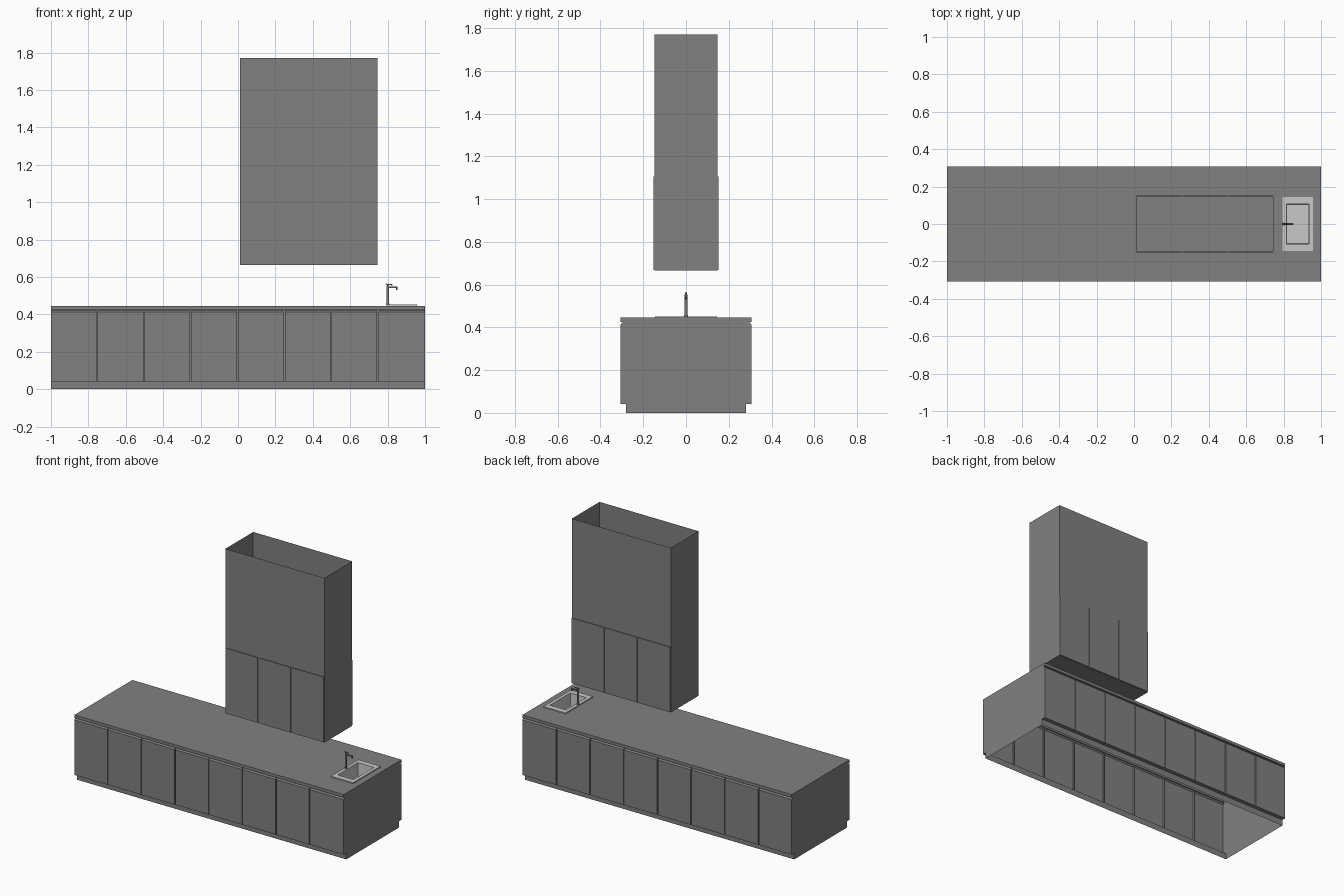
import bpy, bmesh, math
from mathutils import Vector

if "Cube" in bpy.data.objects:
    bpy.data.objects.remove(bpy.data.objects["Cube"])


def material(name, v):
    m = bpy.data.materials.new(name)
    m.diffuse_color = (v, v, v, 1)
    m.use_nodes = True
    m.node_tree.nodes["Principled BSDF"].inputs["Base Color"].default_value = m.diffuse_color
    return m


GREY = material("cabinet grey", 0.22)
STEEL = material("brushed steel", 0.58)
CHROME = material("faucet grey", 0.22)


def finish(name, bm, mat, recalc=True):
    if recalc:
        bmesh.ops.recalc_face_normals(bm, faces=bm.faces)
    me = bpy.data.meshes.new(name)
    bm.to_mesh(me)
    bm.free()
    me.materials.append(mat)
    ob = bpy.data.objects.new(name, me)
    bpy.context.collection.objects.link(ob)
    return ob


def loft_rects(name, rects, mat, cap_first=False, cap_last=False):
    """Skin through rectangles given as (x0, x1, y0, y1, z)."""
    bm = bmesh.new()
    loops = [[bm.verts.new(p) for p in ((a, c, z), (b, c, z), (b, d, z), (a, d, z))]
             for a, b, c, d, z in rects]
    for lo, hi in zip(loops, loops[1:]):
        for i in range(4):
            j = (i + 1) % 4
            bm.faces.new((lo[i], lo[j], hi[j], hi[i]))
    if cap_first:
        bm.faces.new(loops[0][::-1])
    if cap_last:
        bm.faces.new(loops[-1])
    return finish(name, bm, mat, False)


def door_wall(name, side):
    """Row of eight doors over a recessed plinth, with narrow grooves between doors."""
    bm = bmesh.new()

    def section(x, inset):
        y = 0.307 - inset
        pts = ((0.28, 0), (0.28, 0.042), (y, 0.042), (y, 0.412),
               (y - 0.008 + inset * 0.5, 0.421), (0.295, 0.421), (0.295, 0.425))
        return [bm.verts.new((x, side * py, z)) for py, z in pts]

    stations = [section(-1, 0)]
    for i in range(1, 8):
        s = -1.003 + 0.25 * i
        stations += [section(s - 0.003, 0), section(s - 0.003, 0.012),
                     section(s + 0.003, 0.012), section(s + 0.003, 0)]
    stations.append(section(1, 0))
    for a, b in zip(stations, stations[1:]):
        for k in range(len(a) - 1):
            if any((a[n].co - b[n].co).length > 1e-6 for n in (k, k + 1)):
                f = (a[k], b[k], b[k + 1], a[k + 1])
                bm.faces.new(f if side < 0 else f[::-1])
    bmesh.ops.remove_doubles(bm, verts=bm.verts, dist=1e-5)
    return finish(name, bm, GREY, False)


# Island: door walls front and back, end panels, counter with sink opening
door_wall("front_doors", -1)
door_wall("back_doors", 1)
half = [(0.28, 0), (0.28, 0.042), (0.307, 0.042), (0.307, 0.412),
        (0.299, 0.421), (0.295, 0.425)]
outline = half + [(-y, z) for y, z in reversed(half)]
for name, x in (("left_end_panel", -1), ("right_end_panel", 1)):
    bm = bmesh.new()
    pts = [bm.verts.new((x, y, z)) for y, z in outline]
    bm.faces.new(pts if x > 0 else pts[::-1])
    finish(name, bm, GREY, False)
hole = (0.815, 0.935, -0.108, 0.108)
loft_rects("countertop", [(-1, 1, -0.295, 0.295, 0.425), (-1, 1, -0.307, 0.307, 0.425),
                          (-1, 1, -0.307, 0.307, 0.445), (*hole, 0.445)], GREY)

# Sink: raised rim and basin
loft_rects("sink", [(0.793, 0.957, -0.145, 0.145, 0.445), (0.793, 0.957, -0.145, 0.145, 0.452),
                    (*hole, 0.452), (0.818, 0.932, -0.105, 0.105, 0.365)],
           STEEL, cap_last=True)


# Faucet: base, column, spout with outlet, lever
def rod(name, p, q, r):
    p, q = Vector(p), Vector(q)
    bm = bmesh.new()
    bmesh.ops.create_cone(bm, cap_ends=True, segments=16, radius1=r, radius2=r,
                          depth=(q - p).length)
    rot = (q - p).to_track_quat('Z', 'Y').to_matrix().to_4x4()
    bm.transform(rot)
    bmesh.ops.translate(bm, verts=bm.verts, vec=(p + q) / 2)
    for f in bm.faces:
        f.smooth = len(f.verts) == 4
    for e in bm.edges:
        e.smooth = e.calc_face_angle(0) < math.radians(40)
    return finish(name, bm, CHROME)


rod("faucet_base", (0.801, 0, 0.452), (0.801, 0, 0.459), 0.009)
rod("faucet_column", (0.801, 0, 0.457), (0.801, 0, 0.553), 0.0065)
rod("faucet_spout", (0.801, 0, 0.545), (0.851, 0, 0.545), 0.005)
rod("faucet_outlet", (0.848, 0, 0.55), (0.848, 0, 0.53), 0.004)
rod("faucet_lever_hub", (0.801, 0, 0.553), (0.801, 0, 0.56), 0.0045)
rod("faucet_lever", (0.792, 0, 0.562), (0.826, 0, 0.558), 0.003)

# Upper cabinet: open-topped shell with a closed base
loft_rects("upper_cabinet", [(0.01, 0.745, -0.147, 0.147, 0.665),
                             (0.01, 0.745, -0.147, 0.147, 1.77)], GREY, cap_first=True)

# Upper doors: three thin plates on the front and on the back
for label, side in (("front", -1), ("back", 1)):
    for i in range(3):
        x0, x1 = 0.013 + 0.2455 * i, 0.2515 + 0.2455 * i
        ya, yb = sorted((side * 0.1465, side * 0.152))
        loft_rects(f"upper_{label}_door_{i + 1}",
                   [(x0, x1, ya, yb, 0.668), (x0, x1, ya, yb, 1.105)],
                   GREY, True, True)
